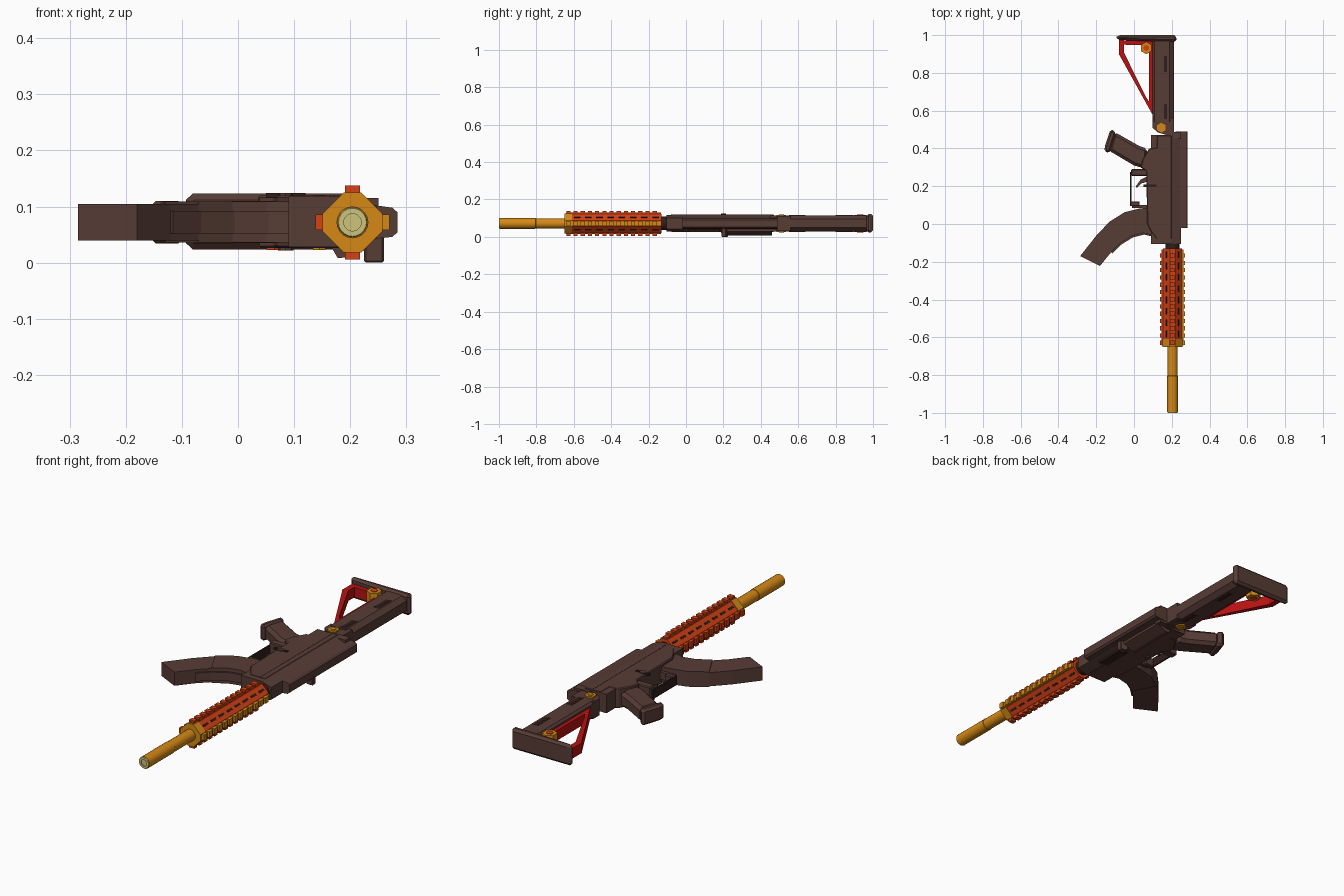
import bpy, bmesh, math
from mathutils import Vector, Matrix

if "Cube" in bpy.data.objects:
    bpy.data.objects.remove(bpy.data.objects["Cube"])

CX, CZ = 0.204, 0.072   # barrel axis


def mat(name, r, g, b):
    m = bpy.data.materials.new(name)
    m.diffuse_color = (r, g, b, 1)
    m.use_nodes = True
    m.node_tree.nodes["Principled BSDF"].inputs["Base Color"].default_value = m.diffuse_color
    return m


BROWN = mat("brown", 0.095, 0.045, 0.036)
DARK = mat("dark_brown", 0.03, 0.013, 0.01)
AMBER = mat("amber", 0.66, 0.25, 0.008)
ORANGE = mat("red_orange", 0.66, 0.055, 0.007)
RED = mat("red", 0.48, 0.006, 0.006)
PALE = mat("pale_yellow", 0.62, 0.55, 0.2)


def finish(name, bm, m, bevel=0):
    bmesh.ops.recalc_face_normals(bm, faces=bm.faces[:])
    me = bpy.data.meshes.new(name)
    bm.to_mesh(me)
    bm.free()
    me.materials.append(m)
    ob = bpy.data.objects.new(name, me)
    bpy.context.collection.objects.link(ob)
    if bevel:
        mod = ob.modifiers.new("chamfer", 'BEVEL')
        mod.width, mod.segments, mod.limit_method = bevel, 1, 'ANGLE'
        mod.angle_limit = math.radians(50)
    return ob


def sweep(bm, start, offset):
    f = bm.faces.new([bm.verts.new(p) for p in start])
    new = bmesh.ops.extrude_face_region(bm, geom=[f], use_keep_orig=True)["geom"]
    bmesh.ops.translate(bm, verts=[v for v in new if isinstance(v, bmesh.types.BMVert)], vec=offset)


def plate(name, pts, z0, z1, m=BROWN, bevel=0):
    """Side outline (x, y) extruded in z."""
    bm = bmesh.new()
    sweep(bm, [(x, y, z0) for x, y in pts], (0, 0, z1 - z0))
    return finish(name, bm, m, bevel)


def bar(name, pts, y0, y1, m=BROWN, bevel=0):
    """Cross-section (x, z) extruded along y."""
    bm = bmesh.new()
    sweep(bm, [(x, y0, z) for x, z in pts], (0, y1 - y0, 0))
    return finish(name, bm, m, bevel)


def box(name, x0, x1, y0, y1, z0, z1, m=BROWN, bevel=0):
    return plate(name, [(x0, y0), (x1, y0), (x1, y1), (x0, y1)], z0, z1, m, bevel)


def ring(n, r, cx=CX, cy=CZ, turn=0):
    return [(cx + r * math.cos(2 * math.pi * (i + turn) / n), cy + r * math.sin(2 * math.pi * (i + turn) / n)) for i in range(n)]


def lathe(name, prof, m, n=20):
    """Profile of (radius, y) turned about the barrel axis."""
    bm = bmesh.new()
    loops = [[bm.verts.new((x, y, z)) for x, z in ring(n, r)] for r, y in prof]
    for a, b in zip(loops, loops[1:]):
        for i in range(n):
            bm.faces.new((a[i], a[(i + 1) % n], b[(i + 1) % n], b[i]))
    bm.faces.new(loops[0])
    bm.faces.new(loops[-1])
    ob = finish(name, bm, m)
    bpy.context.view_layer.objects.active = ob
    ob.select_set(True)
    bpy.ops.object.shade_smooth_by_angle(angle=math.radians(35))
    ob.select_set(False)
    return ob


# Barrel, muzzle tube and its pale rim
lathe("barrel", [(0.027, -0.803), (0.027, -0.6)], AMBER)
lathe("muzzle_tube", [(0.0155, -0.97), (0.0155, -0.996), (0.0285, -0.996), (0.0285, -0.805), (0.02, -0.8)], AMBER)
lathe("muzzle_rim", [(0.0155, -0.98), (0.0155, -1.0), (0.025, -1.0), (0.027, -0.995)], PALE)
lathe("barrel_nut", [(0.036, -0.14), (0.036, -0.08)], DARK)

# Handguard: octagon body, front collar, four toothed rails, slotted diagonals
A, B = 0.052, 0.015
octagon = [(A, B), (B, A), (-B, A), (-A, B), (-A, -B), (-B, -A), (B, -A), (A, -B)]
shift = lambda k: [(CX + x * k, CZ + z * k) for x, z in octagon]
bar("handguard", shift(0.96), -0.635, -0.13, ORANGE)
bar("handguard_collar", shift(1.03), -0.65, -0.61, AMBER)


def around(name, boxes, quarter, m):
    """Boxes (y0, y1, radial0, radial1, half_width) turned about the barrel axis."""
    bm = bmesh.new()
    for y0, y1, r0, r1, w in boxes:
        sweep(bm, [(r0, y0, -w), (r1, y0, -w), (r1, y0, w), (r0, y0, w)], (0, y1 - y0, 0))
    rot = Matrix.Translation((CX, 0, CZ)) @ Matrix.Rotation(quarter * math.pi / 2, 4, 'Y')
    bm.transform(rot)
    return finish(name, bm, m)


N = 13
step = 0.5 / N
teeth = [(-0.64 + i * step, -0.64 + (i + 0.58) * step, 0.05, 0.066, 0.0135) for i in range(N)]
slots = [(-0.60 + i * 0.06, -0.565 + i * 0.06, 0.04, 0.0485, 0.005) for i in range(8)]
for q, side in enumerate(("top", "lower_side", "bottom", "upper_side")):
    m = AMBER if side == "top" else ORANGE
    around(side + "_rail", [(-0.642, -0.135, 0.04, 0.0575, 0.011)], q, m)
    around(side + "_rail_teeth", teeth, q, m)
    around(side + "_slots", slots, q + 0.5, DARK)

# Upper receiver: chamfered section with a raised top rail
upper = [(0.09, 0.028), (0.2, 0.028), (0.248, 0.043), (0.248, 0.101), (0.2, 0.118), (0.09, 0.118)]
bar("upper_receiver", upper, -0.105, 0.47)
bar("top_cover", [(0.22, 0.04), (0.275, 0.046), (0.284, 0.054), (0.284, 0.09), (0.275, 0.098), (0.22, 0.106)], -0.02, 0.49)
box("rear_block", 0.17, 0.25, 0.45, 0.487, 0.03, 0.115)
box("top_rib", 0.165, 0.172, -0.08, 0.46, 0.115, 0.121)

# Lower receiver, magazine well and grip mount
plate("lower_receiver", [(0.12, -0.08), (0.09, -0.04), (0.07, 0.0), (0.065, 0.28), (0.035, 0.3), (0.045, 0.34),
                         (0.08, 0.40), (0.12, 0.405), (0.12, 0.47), (0.2, 0.47), (0.2, -0.08)], 0.026, 0.12, bevel=0.004)
box("grip_mount", -0.015, 0.1, 0.255, 0.29, 0.035, 0.11, bevel=0.004)
box("magazine_latch", -0.01, 0.08, 0.085, 0.1, 0.055, 0.09)

# Trigger guard and trigger
box("trigger_guard", -0.02, -0.013, 0.095, 0.275, 0.05, 0.094, DARK)
plate("trigger", [(0.075, 0.225), (0.04, 0.215), (0.015, 0.19), (0.01, 0.2), (0.035, 0.235), (0.075, 0.255)], 0.062, 0.082)
box("guard_front", -0.018, 0.03, 0.095, 0.12, 0.05, 0.094, bevel=0.004)
box("selector", 0.05, 0.12, 0.195, 0.208, 0.115, 0.124, DARK)
plate("selector_pin", ring(8, 0.014, 0.085, 0.2), 0.022, 0.124)

# Side panel and bolt handle on the underside of the model
bar("side_panel", [(0.165, 0.03), (0.178, 0.008), (0.195, 0.01), (0.245, 0.03), (0.245, 0.045)], 0.22, 0.46)
plate("bolt_handle", [(0.225, 0.19), (0.26, 0.19), (0.26, 0.215), (0.225, 0.225)], 0.0, 0.06, bevel=0.003)
box("ejection_port", 0.18, 0.225, 0.02, 0.18, 0.026, 0.04, DARK)

# Curved magazine with a thicker upper sleeve and a spine rib
back = [(0.10, 0.088), (0.03, 0.082), (-0.05, 0.062), (-0.13, 0.012), (-0.2, -0.062), (-0.285, -0.17)]
front = [(0.10, -0.06), (0.05, -0.048), (-0.01, -0.063), (-0.07, -0.1), (-0.12, -0.148), (-0.18, -0.222)]
plate("magazine", back + front[::-1], 0.04, 0.105)
plate("magazine_sleeve", back[:4] + front[:4][::-1], 0.036, 0.109)
edge = front[:5]
plate("magazine_rib", edge + [(x + 0.004, y - 0.008) for x, y in edge[::-1]], 0.052, 0.092)

# Pistol grip with end cap
plate("pistol_grip", [(0.07, 0.29), (0.0, 0.31), (-0.135, 0.39), (-0.105, 0.488), (0.03, 0.412), (0.07, 0.40)],
      0.036, 0.108, bevel=0.015)
plate("grip_cap", [(-0.13, 0.375), (-0.158, 0.385), (-0.152, 0.42), (-0.125, 0.5), (-0.112, 0.498), (-0.095, 0.48)],
      0.034, 0.11, bevel=0.01)

# Stock: chamfered beam, slots and butt pad
bar("stock_beam", [(0.098, 0.04), (0.108, 0.03), (0.188, 0.03), (0.211, 0.05), (0.211, 0.095), (0.188, 0.114),
                   (0.108, 0.114), (0.098, 0.104)], 0.54, 0.975)
plate("stock_neck", [(0.098, 0.56), (0.098, 0.51), (0.125, 0.485), (0.211, 0.46), (0.211, 0.56)], 0.032, 0.112)
for y0, y1, name in ((0.55, 0.64, "front"), (0.8, 0.895, "rear")):
    box("stock_slot_" + name, 0.153, 0.181, y0, y1, 0.0275, 0.1165, BROWN)
    box("stock_slot_inner_" + name, 0.158, 0.176, y0 + 0.006, y1 - 0.006, 0.0265, 0.1175, DARK)
plate("butt_pad", [(-0.09, 0.975), (0.06, 0.968), (0.225, 0.965), (0.225, 0.995), (0.215, 1.0), (-0.085, 1.0), (-0.093, 0.99)],
      0.024, 0.123, bevel=0.012)

# Red triangular brace
brace = {
    "long": [(-0.08, 0.9), (0.1, 0.575), (0.1, 0.62), (0.065, 0.67), (-0.052, 0.905)],
    "rear": [(-0.08, 0.895), (-0.052, 0.9), (-0.052, 0.975), (-0.08, 0.975)],
    "end": [(-0.08, 0.95), (0.1, 0.945), (0.1, 0.972), (-0.08, 0.972)],
    "beam": [(0.08, 0.65), (0.1, 0.6), (0.1, 0.97), (0.08, 0.97)],
}
for key, pts in brace.items():
    plate("brace_" + key, pts, 0.048, 0.096, RED)

# Hexagonal bolts through the stock
for name, x, y, r in (("rear", 0.065, 0.932, 0.033), ("front", 0.145, 0.51, 0.026)):
    plate("bolt_" + name, ring(6, r, x, y, 0.5), 0.026, 0.118, AMBER)
    plate("bolt_core_" + name, ring(6, r * 0.5, x, y, 0.5), 0.023, 0.121, ORANGE if name == "rear" else AMBER)
